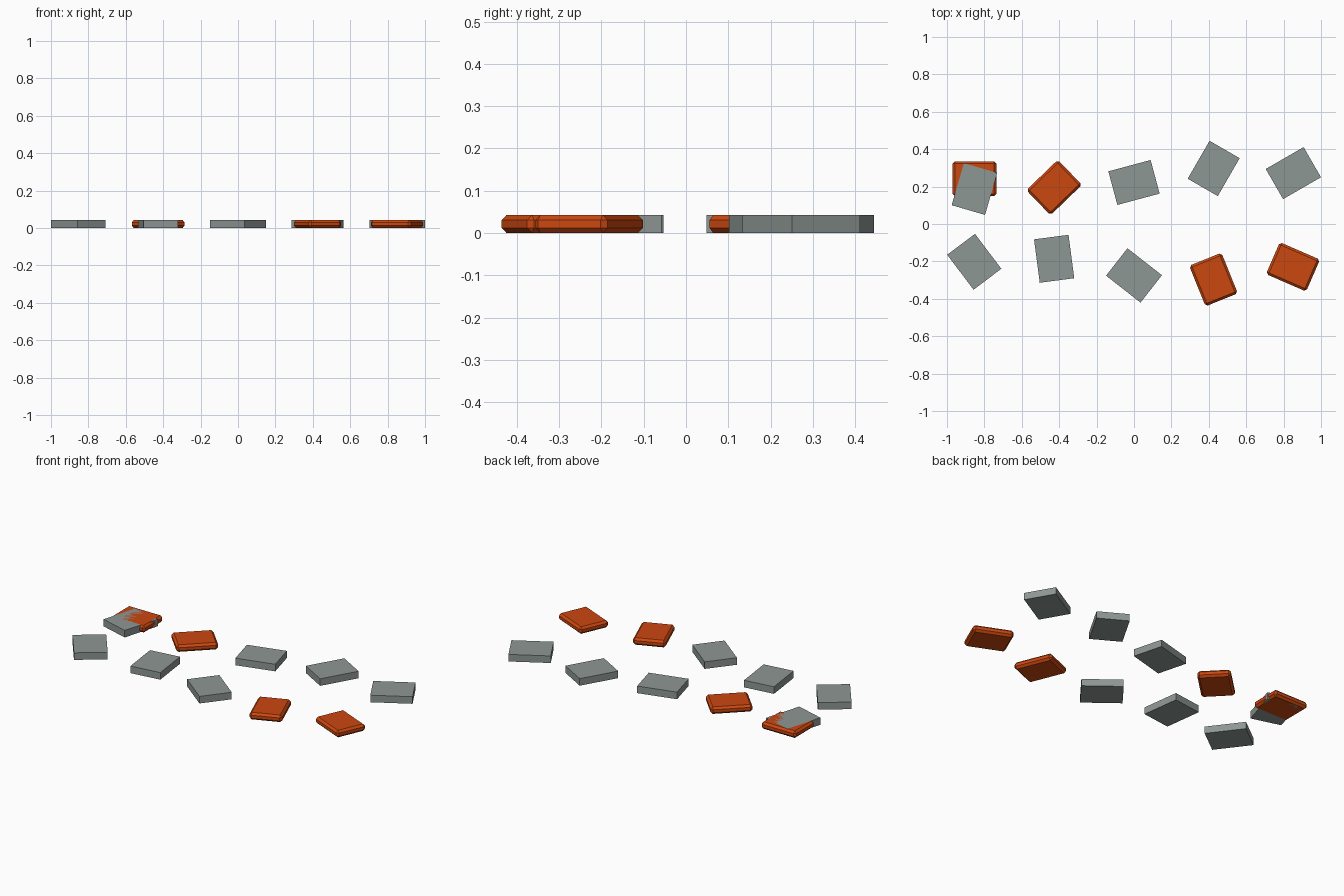
import bpy, bmesh, math
from mathutils import Matrix

if "Cube" in bpy.data.objects:
    bpy.data.objects.remove(bpy.data.objects["Cube"])

LENGTH, WIDTH, HEIGHT = 0.234, 0.186, 0.043


def material(name, rgb):
    m = bpy.data.materials.new(name)
    m.diffuse_color = (*rgb, 1)
    m.use_nodes = True
    m.node_tree.nodes["Principled BSDF"].inputs["Base Color"].default_value = m.diffuse_color
    return m


grey = material("slate grey", (0.27, 0.31, 0.295))
orange = material("burnt orange", (0.60, 0.063, 0.005))


def slab(name, x, y, degrees, mat, bevel=0.0):
    """Flat rectangular slab resting on the ground, optionally chamfered."""
    bm = bmesh.new()
    bmesh.ops.create_cube(bm, size=1, matrix=Matrix.Diagonal((LENGTH, WIDTH, HEIGHT, 1)))
    if bevel:
        bmesh.ops.bevel(bm, geom=bm.edges[:], offset=bevel, segments=1,
                        affect='EDGES', profile=0.5)
    mesh = bpy.data.meshes.new(name)
    bm.to_mesh(mesh)
    bm.free()
    mesh.materials.append(mat)
    ob = bpy.data.objects.new(name, mesh)
    ob.location = (x, y, HEIGHT / 2)
    ob.rotation_euler.z = math.radians(degrees)
    bpy.context.collection.objects.link(ob)


# Plain grey slabs: x, y, angle of the long side
plain = [
    (-0.853, 0.187, 73.8), (0.0, 0.222, 15), (0.426, 0.297, 60), (0.852, 0.272, 30),
    (-0.854, -0.202, -53), (-0.427, -0.186, -82.5), (0.0, -0.275, -38),
]
for i, (x, y, a) in enumerate(plain, 1):
    slab(f"grey_slab_{i}", x, y, a, grey)

# Chamfered orange slabs
chamfered = [
    (-0.853, 0.242, 0), (-0.427, 0.195, 44), (0.425, -0.297, -68), (0.85, -0.229, -23.5),
]
for i, (x, y, a) in enumerate(chamfered, 1):
    slab(f"orange_slab_{i}", x, y, a, orange, 0.0125)
